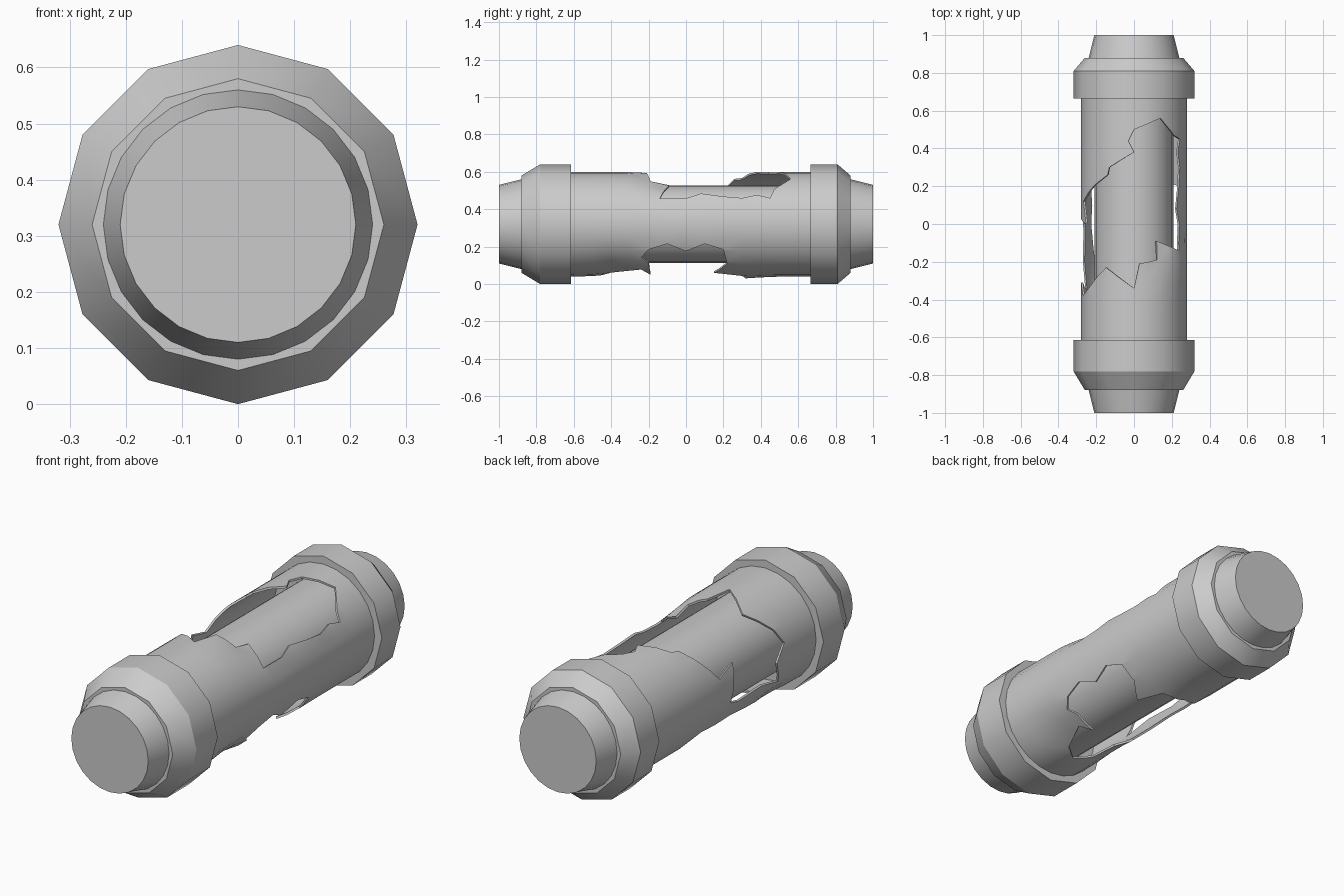
import bpy, bmesh
from math import sin, cos, pi, radians, exp
from mathutils import Vector
from mathutils.geometry import delaunay_2d_cdt

if "Cube" in bpy.data.objects:
    bpy.data.objects.remove(bpy.data.objects["Cube"])

AXIS_Z = 0.32


def add_object(name, bm):
    bmesh.ops.recalc_face_normals(bm, faces=bm.faces)
    mesh = bpy.data.meshes.new(name)
    bm.to_mesh(mesh)
    bm.free()
    ob = bpy.data.objects.new(name, mesh)
    bpy.context.collection.objects.link(ob)
    return ob


def lathe(name, profile, sides):
    """Spin a (y, radius) profile round the long axis, sharp at every ring."""
    bm = bmesh.new()
    rings = [[bm.verts.new((r * cos(2 * pi * k / sides), y, AXIS_Z + r * sin(2 * pi * k / sides)))
              for k in range(sides)] for y, r in profile]
    for a, b in zip(rings, rings[1:]):
        for k in range(sides):
            n = (k + 1) % sides
            bm.faces.new((a[k], a[n], b[n], b[k])).smooth = True
    bm.faces.new(rings[0])
    bm.faces.new(rings[-1])
    for ring in rings:
        for k in range(sides):
            bm.edges.get((ring[k], ring[(k + 1) % sides])).smooth = False
    return add_object(name, bm)


# Core rod and tapered end plugs
lathe("core", [(-0.95, 0.208), (0.95, 0.208)], 24)
for side, s in (("front", -1), ("back", 1)):
    lathe(side + "_plug", [(s * 0.75, 0.24), (s * 0.88, 0.24), (s, 0.21)], 24)

# Twelve-sided collars
lathe("front_collar", [(-0.615, 0.25), (-0.615, 0.32), (-0.78, 0.32), (-0.88, 0.26), (-0.88, 0.22)], 12)
lathe("back_collar", [(0.665, 0.25), (0.665, 0.32), (0.81, 0.32), (0.88, 0.26), (0.88, 0.22)], 12)

# Torn openings in the sleeve, as (degrees round the axis, y)
TOP_TEAR = [(30, -.14), (30, 0), (36, .08), (32, .2), (30, .3), (34, .38), (30, .45), (41, .47),
            (60, .56), (90, .5), (96, .44), (90, .38), (118, .3), (120, .26), (140, .2), (163, .12),
            (155, 0), (193, .04), (197, -.03), (195, -.2), (203, -.35), (180, -.31), (165, -.38),
            (149, -.34), (122, -.23), (90, -.34), (84, -.21), (62, -.19), (60, -.09), (42, -.12)]
BOTTOM_TEAR = [(331, -.2), (338, -.1), (329, 0), (338, .1), (331, .2), (311, .22), (292, .15),
               (285, .3), (262, .33), (240, .28), (225, .33), (212, .22), (215, .1), (213, 0),
               (218, -.15), (222, -.25), (240, -.3), (246, -.42), (270, -.45), (285, -.4),
               (300, -.24), (290, -.19), (312, -.2), (320, -.24)]
# Bent-in spots: (degrees, y, depth)
DENTS = [(60, -.1, .04), (270, .3, -.01), (290, -.2, -.01), (300, -.35, .02), (250, -.35, .03)]
ARC = radians(1) * 0.28


def inside(p, poly):
    hit = False
    for a, b in zip(poly, poly[1:] + poly[:1]):
        if (a.y > p.y) != (b.y > p.y) and p.x < (b.x - a.x) * (p.y - a.y) / (b.y - a.y) + a.x:
            hit = not hit
    return hit


def torn_sleeve():
    # Unrolled sheet: grid lines plus tear outlines, triangulated
    pts, edges = [], []
    rows = [-0.7 + 1.4 * j / 14 for j in range(15)]
    for i in range(25):
        for j, y in enumerate(rows):
            pts.append(Vector((i * 15 * ARC, y)))
            if j:
                edges.append((len(pts) - 2, len(pts) - 1))
    tears = [[Vector((d * ARC, y)) for d, y in t] for t in (TOP_TEAR, BOTTOM_TEAR)]
    for t in tears:
        base, n = len(pts), len(t)
        pts += t
        edges += [(base + k, base + (k + 1) % n) for k in range(n)]
    verts, _, faces = delaunay_2d_cdt(pts, edges, [], 0, 1e-5)[:3]
    # Roll the sheet up, leaving the tears open
    bm = bmesh.new()
    rolled = []
    for v in verts:
        deg = v.x / ARC
        r = 0.28
        for d, y, depth in DENTS:
            r -= depth * exp(-(((deg - d) * ARC) ** 2 + (v.y - y) ** 2) / 0.012)
        a = radians(deg)
        rolled.append(bm.verts.new((r * cos(a), v.y, AXIS_Z + r * sin(a))))
    for f in faces:
        mid = sum((verts[i] for i in f), Vector((0, 0))) / len(f)
        if not any(inside(mid, t) for t in tears):
            bm.faces.new([rolled[i] for i in f])
    bmesh.ops.delete(bm, geom=[v for v in bm.verts if not v.link_faces], context='VERTS')
    bmesh.ops.remove_doubles(bm, verts=bm.verts, dist=1e-4)
    return add_object("torn_sleeve", bm)


# Thin torn sleeve
sleeve = torn_sleeve()
solid = sleeve.modifiers.new("thickness", 'SOLIDIFY')
solid.thickness = 0.01
solid.offset = -1
bpy.context.view_layer.objects.active = sleeve
sleeve.select_set(True)
bpy.ops.object.modifier_apply(modifier=solid.name)
bpy.ops.object.shade_smooth_by_angle(angle=radians(40))
